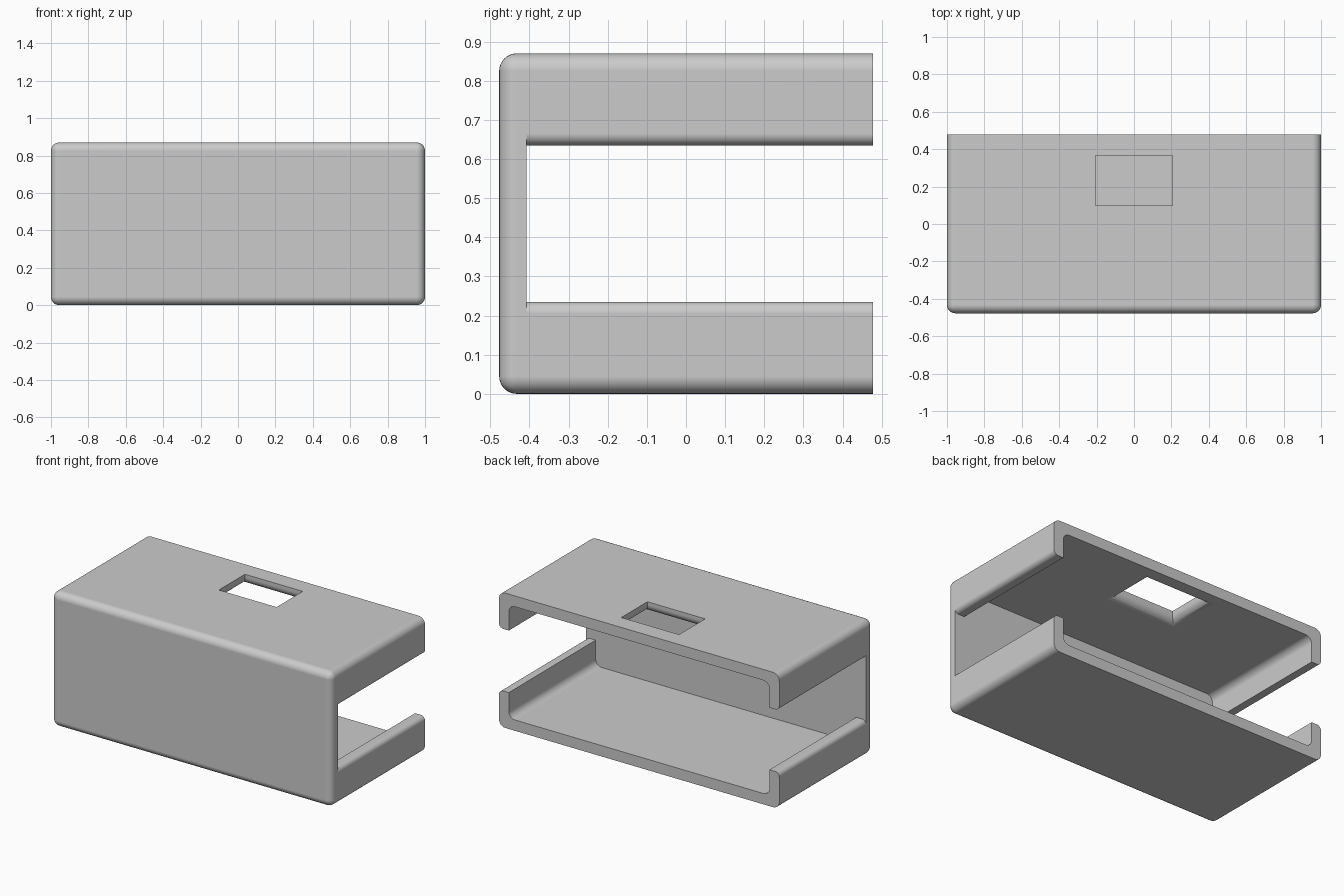
import bpy, bmesh, math
from mathutils import Vector

if "Cube" in bpy.data.objects:
    bpy.data.objects.remove(bpy.data.objects["Cube"], do_unlink=True)

WIDTH, DEPTH, HEIGHT, WALL = 2.0, 0.955, 0.87, 0.07
HX, HY = WIDTH / 2, DEPTH / 2
INNER_FRONT = -HY + WALL
SLOT_LOW, SLOT_HIGH = 0.235, 0.635
ROUND, LIP_ROUND, HOLE_ROUND = 0.045, 0.03, 0.05
STEPS = 8

grey = bpy.data.materials.new("plain grey")
grey.use_nodes = True
colour = (0.6, 0.6, 0.6, 1)
grey.diffuse_color = colour
bsdf = next(n for n in grey.node_tree.nodes if n.type == 'BSDF_PRINCIPLED')
bsdf.inputs["Base Color"].default_value = colour
bsdf.inputs["Roughness"].default_value = 0.6


def finish(name, bm):
    bmesh.ops.recalc_face_normals(bm, faces=bm.faces[:])
    mesh = bpy.data.meshes.new(name)
    bm.to_mesh(mesh)
    bm.free()
    mesh.materials.append(grey)
    obj = bpy.data.objects.new(name, mesh)
    bpy.context.collection.objects.link(obj)
    return obj


def rounded_box(name, low, high, radius, rule):
    """Box between two corners; edges that satisfy the rule are rounded."""
    bm = bmesh.new()
    bmesh.ops.create_cube(bm, size=1)
    low, high = Vector(low), Vector(high)
    for v in bm.verts:
        v.co = (low + high) / 2 + v.co * (high - low)
    edges = [e for e in bm.edges if rule(e.verts[0].co, e.verts[1].co)]
    bmesh.ops.bevel(bm, geom=edges, offset=radius, segments=STEPS,
                    profile=0.5, affect='EDGES')
    return finish(name, bm)


def loft(name, rings):
    """Closed solid through rings with equal point counts."""
    bm = bmesh.new()
    loops = [[bm.verts.new(p) for p in ring] for ring in rings]
    for a, b in zip(loops, loops[1:]):
        for i in range(len(a)):
            j = (i + 1) % len(a)
            bm.faces.new((a[i], a[j], b[j], b[i]))
    bm.faces.new(loops[0])
    bm.faces.new(loops[-1])
    return finish(name, bm)


# Outer shell: rounded everywhere but around the open back
case = rounded_box("case", (-HX, -HY, 0), (HX, HY, HEIGHT), ROUND,
                   lambda a, b: min(a.y, b.y) < 0)

# Cavity: rounded along its length
cavity = rounded_box("cavity_cutter", (-HX + WALL, INNER_FRONT, WALL),
                     (HX - WALL, HY + 0.1, HEIGHT - WALL), ROUND,
                     lambda a, b: abs(a.y - b.y) > 0.1)

# Side slots: one cutter right through, flared to round the outer lip edges
arc = [math.pi / 2 * i / STEPS for i in range(STEPS + 1)]
flare = [(HX - LIP_ROUND + LIP_ROUND * math.sin(t),
          LIP_ROUND * (1 - math.cos(t))) for t in arc]
flare.append((HX + 0.05, LIP_ROUND))
outline = [(x, SLOT_LOW - d) for x, d in flare]
outline += [(x, SLOT_HIGH + d) for x, d in reversed(flare)]
outline += [(-x, SLOT_HIGH + d) for x, d in flare]
outline += [(-x, SLOT_LOW - d) for x, d in reversed(flare)]
slot = loft("slot_cutter", [[(x, y, z) for x, z in outline]
                            for y in (INNER_FRONT, HY + 0.1)])

# Top opening: sharp above, rounded outward into the cavity
ceiling = HEIGHT - WALL
levels = [(ceiling - 0.05, HOLE_ROUND)]
levels += [(ceiling + HOLE_ROUND * (1 - math.cos(t)),
            HOLE_ROUND * (1 - math.sin(t))) for t in arc]
levels.append((HEIGHT + 0.1, 0))
opening = loft("opening_cutter", [
    [(sx * (0.206 + d), 0.232 + sy * (0.133 + d), z)
     for sx, sy in ((-1, -1), (1, -1), (1, 1), (-1, 1))]
    for z, d in levels])

# Cut the case and drop the cutters
bpy.context.view_layer.objects.active = case
for cutter in (cavity, slot, opening):
    cutter.hide_render = True
    mod = case.modifiers.new(cutter.name, 'BOOLEAN')
    mod.operation = 'DIFFERENCE'
    mod.solver = 'EXACT'
    mod.object = cutter
    bpy.ops.object.modifier_apply(modifier=mod.name)
    bpy.data.objects.remove(cutter, do_unlink=True)

# Smooth fillets, crisp edges, flat walls
case.data.shade_smooth()
case.data.set_sharp_from_angle(angle=math.radians(30))
weighted = case.modifiers.new("flat_walls", 'WEIGHTED_NORMAL')
weighted.keep_sharp = True
